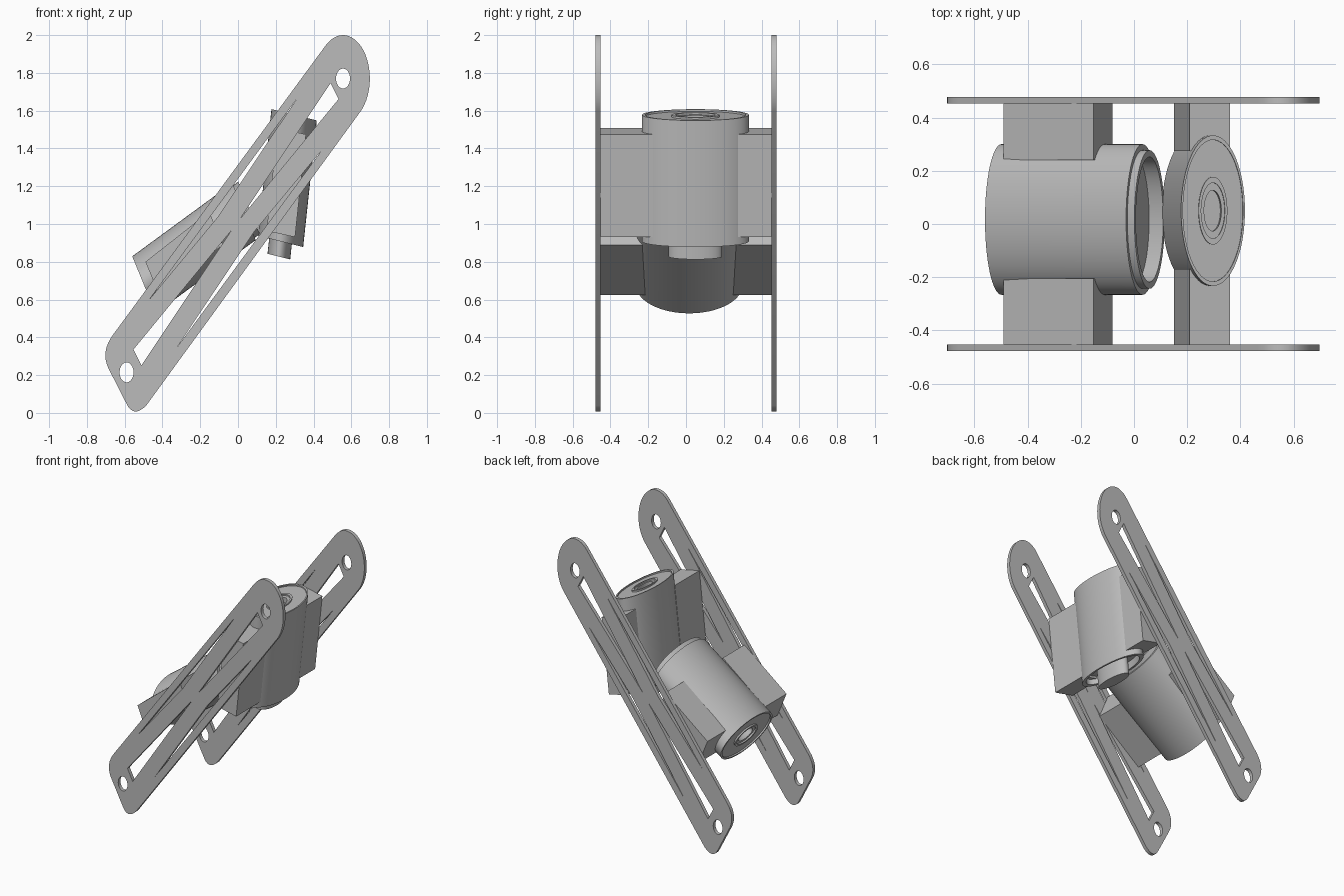
import bpy, bmesh, math
from mathutils import Matrix, Vector

cube = bpy.data.objects.get("Cube")
if cube:
    bpy.data.objects.remove(cube, do_unlink=True)

grey = bpy.data.materials.new("plain_grey")
grey.use_nodes = True
grey.diffuse_color = (0.5, 0.5, 0.5, 1)
grey.node_tree.nodes["Principled BSDF"].inputs["Base Color"].default_value = (0.5, 0.5, 0.5, 1)


def finish(bm, name, smooth=False):
    bmesh.ops.recalc_face_normals(bm, faces=bm.faces)
    mesh = bpy.data.meshes.new(name)
    bm.to_mesh(mesh)
    bm.free()
    mesh.materials.append(grey)
    obj = bpy.data.objects.new(name, mesh)
    bpy.context.collection.objects.link(obj)
    if smooth:
        bpy.ops.object.select_all(action="DESELECT")
        obj.select_set(True)
        bpy.context.view_layer.objects.active = obj
        bpy.ops.object.shade_smooth_by_angle(angle=math.radians(30))
    return obj


def basis(across, depth, along, origin):
    """Skewed frame: local x = across, y = depth, z = along."""
    m = Matrix((across, depth, along)).transposed().to_4x4()
    m.translation = Vector(origin)
    return m


def lathe(name, profile, frame, sides=64):
    bm = bmesh.new()
    verts = [bm.verts.new((r, 0, t)) for r, t in profile]
    edges = [bm.edges.new(pair) for pair in zip(verts, verts[1:])]
    bmesh.ops.spin(bm, geom=verts + edges, cent=(0, 0, 0), axis=(0, 0, 1),
                   angle=math.tau, steps=sides, use_duplicate=False)
    bmesh.ops.remove_doubles(bm, verts=bm.verts, dist=0.0005)
    bm.transform(frame)
    return finish(bm, name, True)


def block(name, across, along, centre, y0, y1):
    bm = bmesh.new()
    bmesh.ops.create_cube(bm, size=2)
    mid = (centre[0], (y0 + y1) / 2, centre[1])
    bm.transform(basis(across, (0, (y1 - y0) / 2, 0), along, mid))
    return finish(bm, name)


# Motor housings: ringed cap end and open cup end
cap_end = [(1, 1), (.94, 1), (.94, .985), (.45, .985), (.45, 1), (.37, 1),
           (.37, .985), (.27, .985), (.27, .93), (0, .93)]
boss_end = [(0, -.12), (.5, -.12), (.5, .08), (.87, .08), (.87, 0), (1, 0)]
cup_end = [(0, .05), (.83, .05), (.83, -.05), (.92, -.05), (.92, 0), (1, 0)]
R = .283
lathe("upper_motor", boss_end + cap_end,
      basis((.12, 0, -.03), (0, R, 0), (.072, 0, .67), (.225, .05, .908)))
lathe("lower_motor", cup_end + cap_end,
      basis((.062, 0, -.151), (0, R, 0), (-.53, 0, -.388), (.032, .017, 1.066)))

# Mounting blocks joining each motor to the side plates
INNER = .453
for side, y_up, y_low in (("left", .275, .24), ("right", -.17, -.205)):
    out = INNER if y_up > 0 else -INNER
    for name, across, along, centre, y in (
            ("upper", (.0755, 0, -.0165), (.029, 0, .272), (.2555, 1.219), y_up),
            ("lower", (.036, 0, -.0875), (.169, 0, .1325), (-.285, .845), y_low)):
        block(f"{name}_block_{side}", across, along, centre, min(y, out), max(y, out))


# Side plates: rounded outline, pin holes and crossed-brace cutouts
def ellipse(cx, cz, rx, rz, a0, a1, n):
    angles = [math.radians(a0 + (a1 - a0) * i / n) for i in range(n + 1)]
    return [(cx + rx * math.cos(a), cz + rz * math.sin(a)) for a in angles]


def corner(a, b, c, n=8):
    a, b, c = Vector(a), Vector(b), Vector(c)
    return [tuple(a * (1 - t) ** 2 + b * 2 * t * (1 - t) + c * t * t)
            for t in (i / n for i in range(n + 1))]


def opposite(loop):
    return [(-.021 - x, 1.997 - z) for x, z in loop]


outline = (ellipse(.556, 1.77, .142, .23, -49.6, 130.4, 28)
           + corner((-.66, .416), (-.728, .326), (-.686, .236))
           + corner((-.591, .05), (-.553, -.03), (-.485, .04)))
end_slot = [(-.553, .336), (-.511, .252), (-.034, .967)]
side_slot = [(-.469, .601), (.31, 1.661), (-.109, 1.035)]
holes = [ellipse(x, z, .037, .053, 0, 345, 23) for x, z in ((.556, 1.77), (-.59, .2145))]
loops = [outline, end_slot, opposite(end_slot), side_slot, opposite(side_slot)] + holes

for name, y in (("left_plate", .465), ("right_plate", -.465)):
    curve = bpy.data.curves.new(name, "CURVE")
    curve.dimensions = "2D"
    curve.fill_mode = "BOTH"
    curve.extrude = .013
    for loop in loops:
        spline = curve.splines.new("POLY")
        spline.points.add(len(loop) - 1)
        for point, (x, z) in zip(spline.points, loop):
            point.co = (x, z, 0, 1)
        spline.use_cyclic_u = True
    helper = bpy.data.objects.new(name + "_curve", curve)
    bpy.context.collection.objects.link(helper)
    bpy.context.view_layer.update()
    flat = bpy.data.meshes.new_from_object(helper.evaluated_get(bpy.context.evaluated_depsgraph_get()))
    bm = bmesh.new()
    bm.from_mesh(flat)
    bpy.data.objects.remove(helper, do_unlink=True)
    bmesh.ops.remove_doubles(bm, verts=bm.verts, dist=0.0001)
    bm.transform(Matrix.Translation((0, y, 0)) @ Matrix.Rotation(math.pi / 2, 4, "X"))
    finish(bm, name, True)
